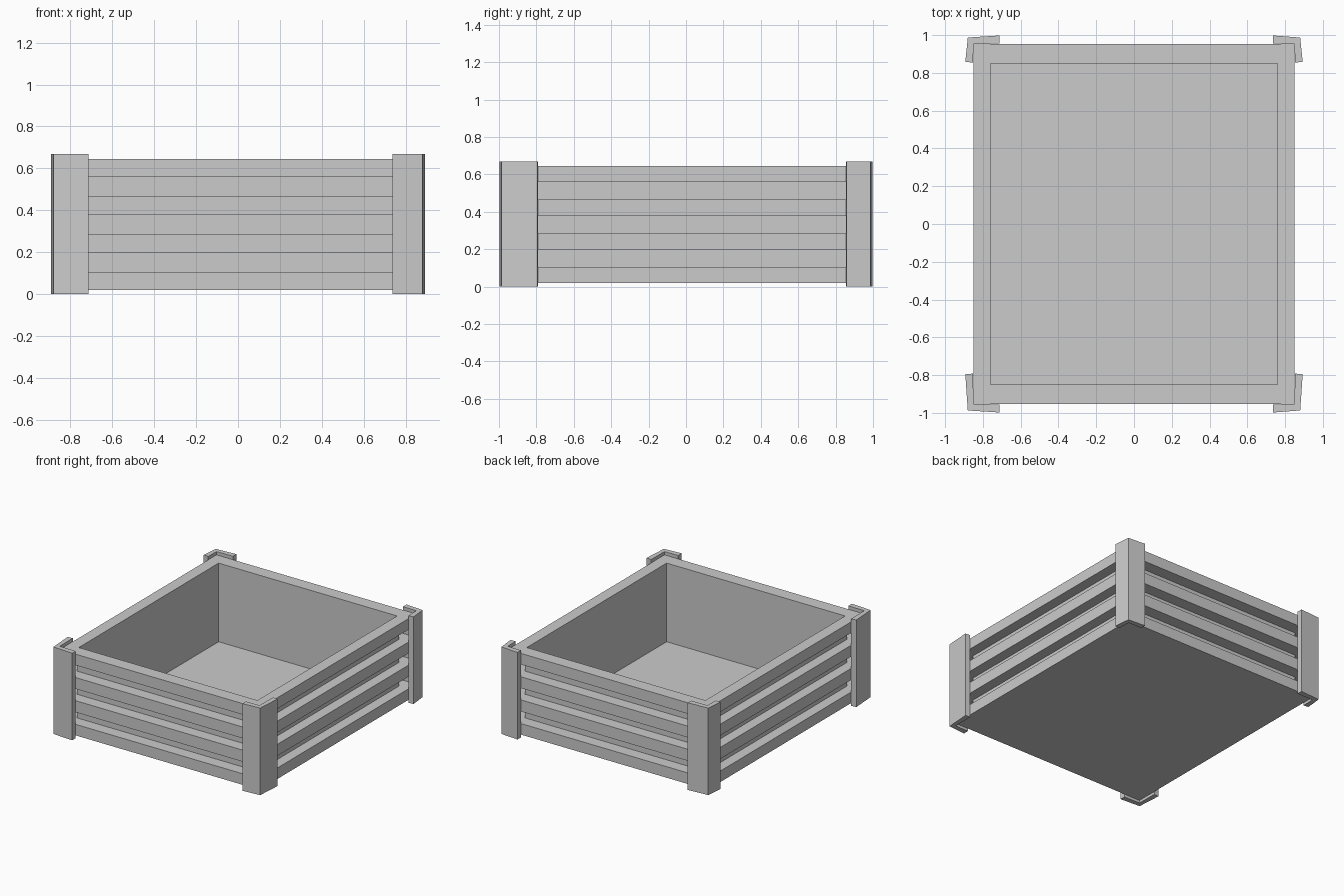
import bpy, bmesh

if "Cube" in bpy.data.objects:
    bpy.data.objects.remove(bpy.data.objects["Cube"])


def finish(bm, name):
    bmesh.ops.recalc_face_normals(bm, faces=bm.faces)
    mesh = bpy.data.meshes.new(name)
    bm.to_mesh(mesh)
    bm.free()
    obj = bpy.data.objects.new(name, mesh)
    bpy.context.collection.objects.link(obj)
    return obj


def loft(name, loops):
    """Join successive closed loops of points and cap both ends."""
    bm = bmesh.new()
    rings = [[bm.verts.new(p) for p in loop] for loop in loops]
    n = len(rings[0])
    for a, b in zip(rings, rings[1:]):
        for i in range(n):
            j = (i + 1) % n
            bm.faces.new((a[i], a[j], b[j], b[i]))
    bm.faces.new(rings[0])
    bm.faces.new(rings[-1])
    return finish(bm, name)


def rect(size, z):
    x, y = size
    return [(-x, -y, z), (x, -y, z), (x, y, z), (-x, y, z)]


# Crate body: slats separated by deep grooves, then the hollow inside
OUTER, GROOVE, INNER = (0.85, 0.953), (0.77, 0.86), (0.76, 0.85)
slats = [(0.02, 0.105), (0.198, 0.287), (0.378, 0.465), (0.56, 0.645)]
loops = []
for k, (low, high) in enumerate(slats):
    if k:
        loops.append(rect(GROOVE, low))
    loops += [rect(OUTER, low), rect(OUTER, high)]
    if k < len(slats) - 1:
        loops.append(rect(GROOVE, high))
loops += [rect(INNER, 0.645), rect(INNER, 0.04)]
loft("slatted_crate_body", loops)


# Corner posts: slightly splayed L-shaped angle boards
def corner_post(name, sx, sy, x_end, y_end):
    profile = [(x_end, 0.998), (0.88, 0.987), (0.893, y_end),
               (0.852, y_end - 0.003), (0.85, 0.953), (x_end, 0.955)]
    loft(name, [[(sx * x, sy * y, z) for x, y in profile] for z in (0, 0.67)])


for side, sx, x_end in (("left", -1, 0.713), ("right", 1, 0.736)):
    for end, sy, y_end in (("front", -1, 0.795), ("back", 1, 0.858)):
        corner_post(f"{end}_{side}_corner_post", sx, sy, x_end, y_end)
